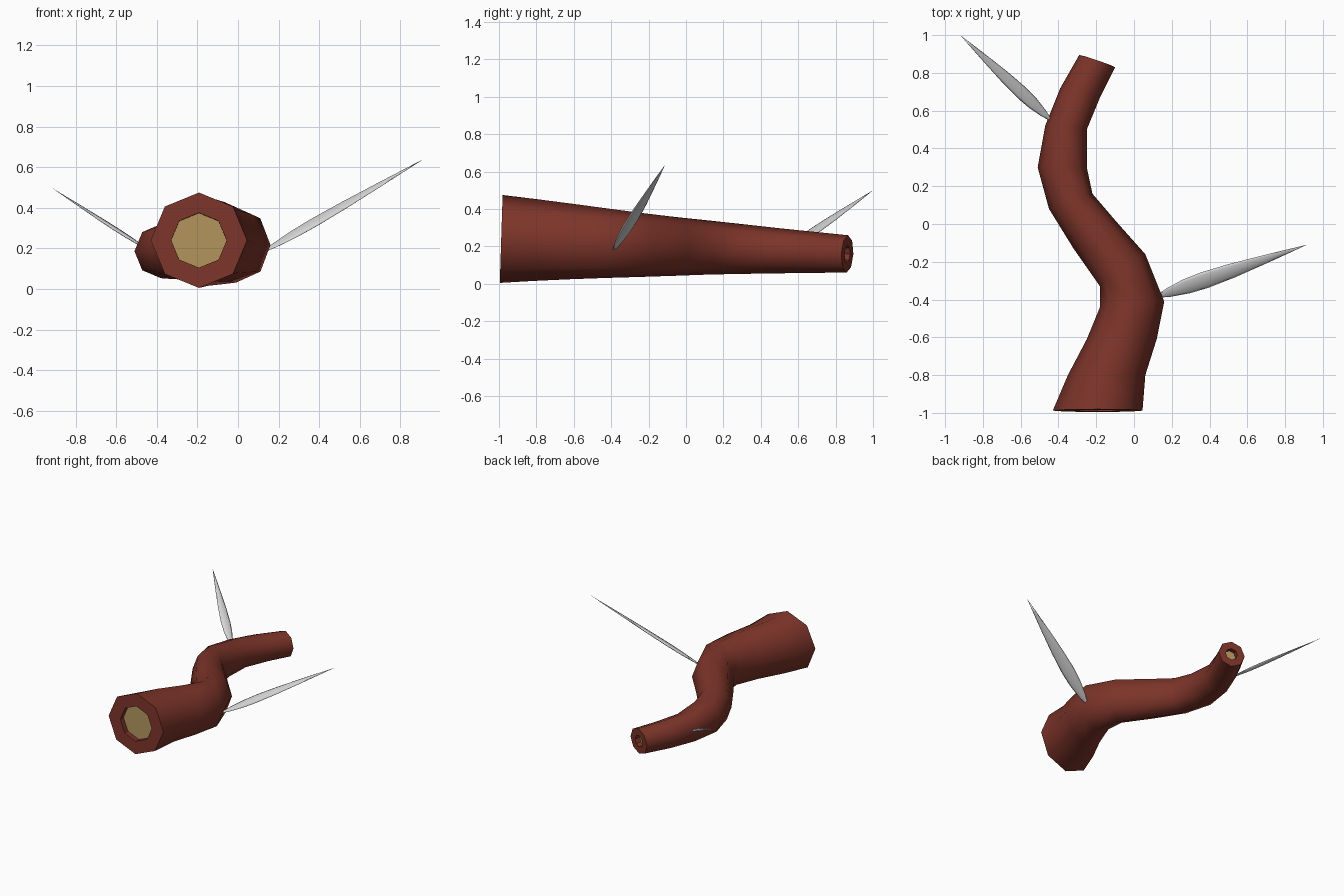
import bpy, bmesh, math
from mathutils import Vector

if "Cube" in bpy.data.objects:
    bpy.data.objects.remove(bpy.data.objects["Cube"])


def material(name, rgb):
    m = bpy.data.materials.new(name)
    m.diffuse_color = (*rgb, 1)
    m.use_nodes = True
    m.node_tree.nodes["Principled BSDF"].inputs["Base Color"].default_value = m.diffuse_color
    return m


BARK = material("red brown bark", (0.20, 0.034, 0.022))
WOOD = material("tan wood", (0.44, 0.29, 0.105))
LEAF = material("pale grey leaf", (0.68, 0.68, 0.68))


def finish(bm, name, mats):
    bmesh.ops.recalc_face_normals(bm, faces=bm.faces)
    me = bpy.data.meshes.new(name)
    bm.to_mesh(me)
    bm.free()
    for m in mats:
        me.materials.append(m)
    ob = bpy.data.objects.new(name, me)
    bpy.context.collection.objects.link(ob)
    return ob


def bridge(bm, a, b, smooth):
    n = len(a)
    for i in range(n):
        f = bm.faces.new((a[i], a[(i + 1) % n], b[(i + 1) % n], b[i]))
        f.smooth = smooth


# Crooked log: left and right outline points seen from above, plus centre height
STATIONS = [
    ((-0.43, -0.988), (0.045, -0.988), 0.240),
    ((-0.35, -0.80), (0.06, -0.80), 0.234),
    ((-0.25, -0.61), (0.12, -0.61), 0.226),
    ((-0.18, -0.44), (0.16, -0.41), 0.217),
    ((-0.18, -0.33), (0.06, -0.16), 0.208),
    ((-0.32, -0.13), (-0.10, 0.02), 0.200),
    ((-0.45, 0.08), (-0.22, 0.16), 0.194),
    ((-0.51, 0.30), (-0.25, 0.30), 0.186),
    ((-0.47, 0.52), (-0.25, 0.50), 0.176),
    ((-0.39, 0.72), (-0.18, 0.67), 0.168),
    ((-0.29, 0.895), (-0.10, 0.83), 0.160),
]
SIDES = 8
bm = bmesh.new()
centres = [Vector(((l[0] + r[0]) / 2, (l[1] + r[1]) / 2, z)) for l, r, z in STATIONS]
frames, rings = [], []
for i, (l, r, z) in enumerate(STATIONS):
    half = (Vector((*r, z)) - Vector((*l, z))) / 2
    along = centres[min(i + 1, len(centres) - 1)] - centres[max(i - 1, 0)]
    # heights narrow steadily from root to tip
    up = half.cross(along).normalized()
    up_r = 0.235 - 0.135 * (centres[i].y + 0.988) / 1.85
    if 0 < i < 10:
        up_r -= 0.010 * math.sin(math.pi * i / 10)
    frames.append((centres[i], half, up * up_r))


def ring(frame, scale, shift=Vector()):
    c, s, u = frame
    return [bm.verts.new(c + shift + scale * (s * math.cos(a) + u * math.sin(a)))
            for a in (2 * math.pi * k / SIDES for k in range(SIDES))]


rings = [ring(f, 1) for f in frames]
for a, b in zip(rings, rings[1:]):
    bridge(bm, a, b, True)

# Cut ends: bark rim, shallow recess, tan core
for idx, scale, depth in ((0, 0.575, 0.04), (-1, 0.45, -0.04)):
    c, s, u = frames[idx]
    inward = u.cross(s).normalized() * depth
    rim = ring(frames[idx], scale)
    floor = ring(frames[idx], scale, inward)
    bridge(bm, rings[idx], rim, False)
    bridge(bm, rim, floor, False)
    core = bm.faces.new(floor)
    core.material_index = 1
    for loop in (rings[idx], rim, floor):
        for k in range(SIDES):
            bm.edges.get((loop[k], loop[(k + 1) % SIDES])).smooth = False
finish(bm, "log", [BARK, WOOD])


# Slender leaves: flattened lens section swept from base to tip
PROFILE = [(0.0, 0.15), (0.08, 0.55), (0.2, 0.9), (0.32, 1.0),
           (0.5, 0.86), (0.7, 0.55), (0.87, 0.25)]


def leaf(name, base, tip, across, width, thick):
    bm = bmesh.new()
    base, tip, w = Vector(base), Vector(tip), Vector(across).normalized()
    n = (tip - base).cross(w).normalized()
    loops = []
    for t, k in PROFILE:
        p = base.lerp(tip, t)
        loops.append([bm.verts.new(p + k * (w * math.cos(a) * width / 2 + n * math.sin(a) * thick / 2))
                      for a in (math.pi * j / 4 for j in range(8))])
    for a, b in zip(loops, loops[1:]):
        bridge(bm, a, b, True)
    end = bm.verts.new(tip)
    for k in range(8):
        bm.faces.new((loops[-1][k], loops[-1][(k + 1) % 8], end)).smooth = True
    bm.faces.new(loops[0])
    finish(bm, name, [LEAF])


leaf("front_leaf", (0.12, -0.385, 0.18), (0.915, -0.11, 0.64), (-0.45, 0.846, 0.285), 0.095, 0.022)
leaf("back_leaf", (-0.44, 0.55, 0.19), (-0.92, 1.0, 0.50), (0.62, 0.79, -0.18), 0.072, 0.016)
